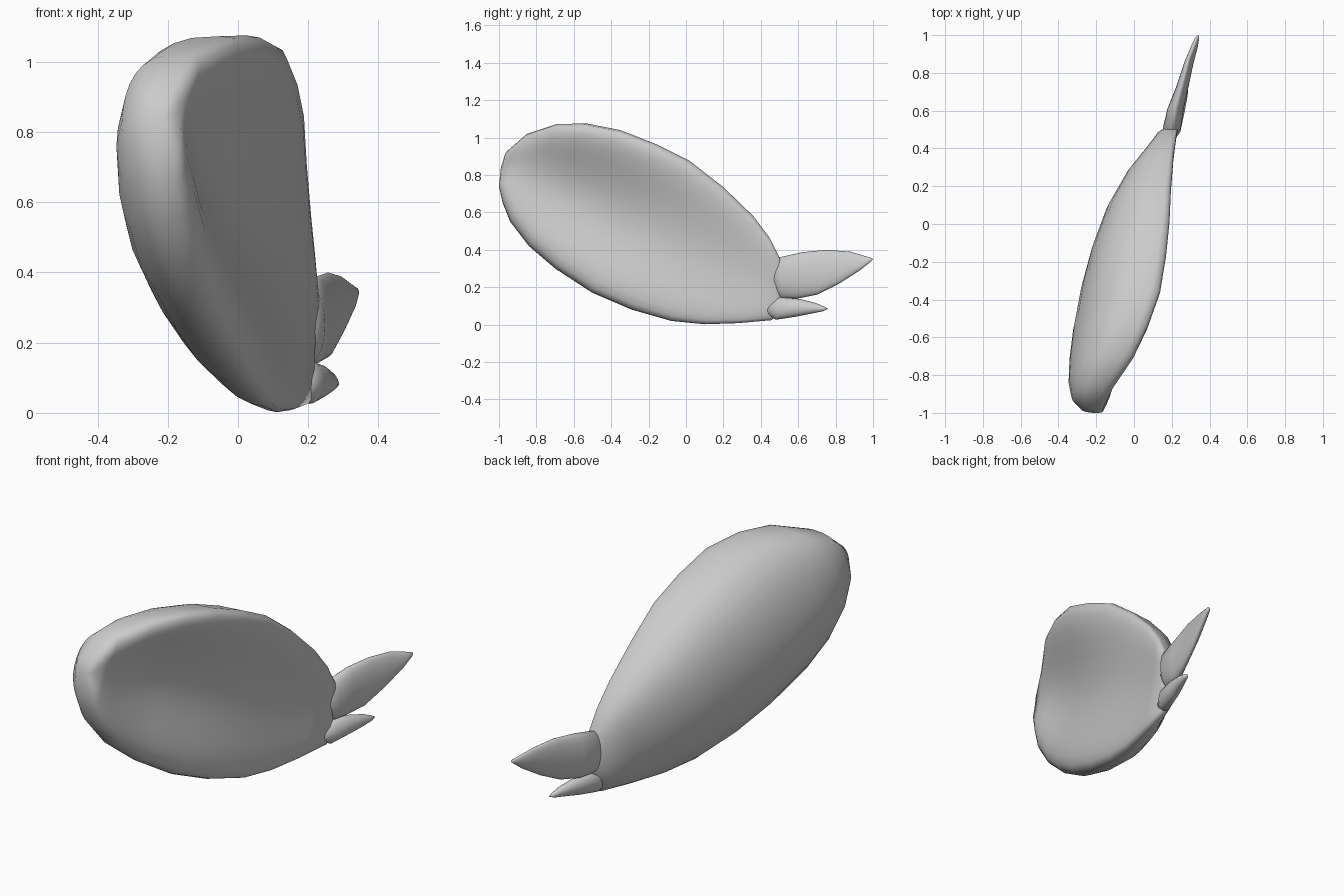
import bpy, bmesh, math

if "Cube" in bpy.data.objects:
    bpy.data.objects.remove(bpy.data.objects["Cube"], do_unlink=True)

# One plain grey for every part
grey = bpy.data.materials.new("plain_grey")
grey.use_nodes = True
grey.diffuse_color = (0.6, 0.6, 0.6, 1)
bsdf = next(n for n in grey.node_tree.nodes if n.type == "BSDF_PRINCIPLED")
bsdf.inputs["Base Color"].default_value = grey.diffuse_color

SIDES = 32


def loft(name, start, stations, end, section):
    """Skin a row of closed sections and close both ends with a point."""
    bm = bmesh.new()
    rings = [[bm.verts.new(section(st, 2 * math.pi * i / SIDES))
              for i in range(SIDES)] for st in stations]
    for a, b in zip(rings, rings[1:]):
        for i in range(SIDES):
            j = (i + 1) % SIDES
            bm.faces.new((a[i], a[j], b[j], b[i]))
    for point, ring in ((start, rings[0]), (end, rings[-1])):
        tip = bm.verts.new(point)
        for i in range(SIDES):
            bm.faces.new((tip, ring[i], ring[(i + 1) % SIDES]))
    bmesh.ops.recalc_face_normals(bm, faces=bm.faces)
    mesh = bpy.data.meshes.new(name)
    bm.to_mesh(mesh)
    bm.free()
    for p in mesh.polygons:
        p.use_smooth = True
    mesh.materials.append(grey)
    obj = bpy.data.objects.new(name, mesh)
    bpy.context.collection.objects.link(obj)
    return obj


def along(low, high, c):
    """Point between two edge points, for c from -1 to 1."""
    t = (1 + c) / 2
    return [l + (h - l) * t for l, h in zip(low, high)]


def wing_section(st, angle):
    """Bulging outer side (-x), blunt rim, hollowed inner side (+x)."""
    low, high, outer, inner, rim = st
    c, s = math.cos(angle), math.sin(angle)
    x, y, z = along(low, high, c)
    mid = (low[0] + high[0]) / 2
    if s > 0:
        x -= (mid - outer) * s ** (0.68 if c > 0 else 1.15) * (1 + 0.13 * c)
    else:
        x += rim * abs(s) ** 0.6 + (inner - mid - rim) * s ** 4
    return x, y, z


def feather_section(st, angle):
    """Thin lens shape."""
    centre, half, low, high = st
    y, z = along(low, high, math.cos(angle))
    return centre - half * math.sin(angle), y, z


# Main wing: lower edge, upper edge, outermost x, inner middle x, rim width
wing = [
    ((-.21, -1.0, .74), (-.21, -.965, .92), -.28, -.165, .06),
    ((-.21, -.98, .65), (-.16, -.85, 1.02), -.33, -.145, .08),
    ((-.20, -.94, .55), (-.05, -.69, 1.073), -.342, -.125, .095),
    ((-.175, -.84, .42), (.025, -.53, 1.075), -.334, -.1, .105),
    ((-.125, -.70, .30), (.09, -.35, 1.04), -.315, -.05, .105),
    ((-.045, -.50, .17), (.125, -.16, .965), -.278, .015, .095),
    ((.015, -.29, .08), (.15, .02, .875), -.225, .07, .08),
    ((.07, -.08, .02), (.167, .20, .735), -.15, .12, .06),
    ((.11, .10, .002), (.187, .36, .58), -.05, .155, .045),
    ((.15, .28, .008), (.203, .45, .46), .05, .19, .035),
    ((.19, .46, .024), (.213, .50, .36), .125, .22, .03),
]
loft("wing", (-.21, -.99, .84), wing, (.205, .54, .17), wing_section)

# Tail feathers: centre x, half thickness, lower edge, upper edge
upper = [
    (.2, .048, (.51, .14), (.50, .36)),
    (.220, .043, (.60, .14), (.62, .387)),
    (.256, .032, (.70, .16), (.75, .40)),
    (.290, .024, (.82, .22), (.88, .39)),
    (.322, .017, (.93, .29), (.96, .366)),
    (.334, .011, (.98, .33), (.99, .357)),
]
loft("upper_tail_feather", (.18, .42, .25), upper, (.34, 1.0, .349),
     feather_section)

lower = [
    (.203, .043, (.48, .026), (.50, .147)),
    (.233, .036, (.59, .043), (.61, .137)),
    (.258, .026, (.67, .059), (.69, .117)),
    (.274, .014, (.73, .071), (.74, .096)),
]
loft("lower_tail_feather", (.17, .38, .08), lower, (.282, .76, .084),
     feather_section)
